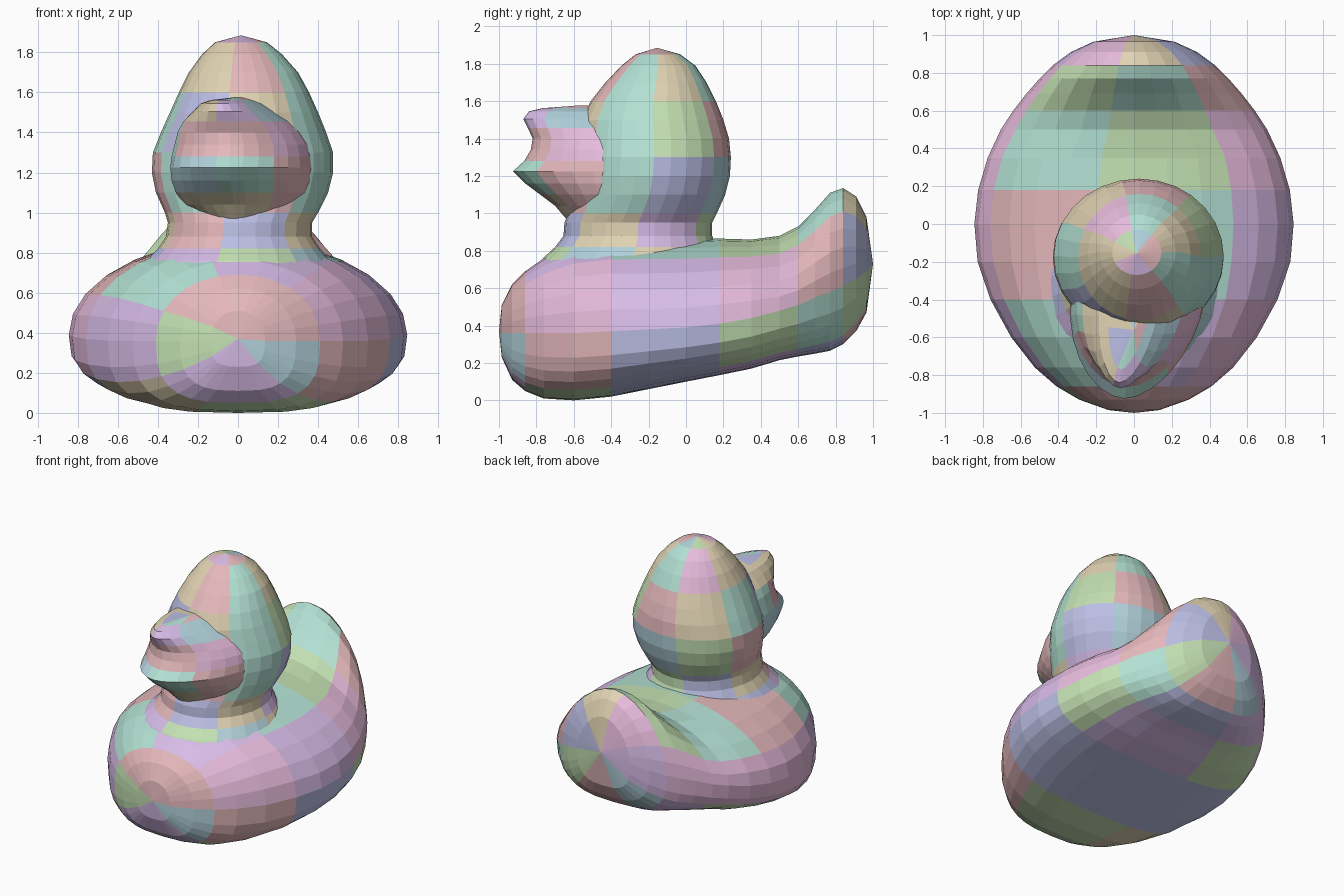
import bpy, bmesh, math, random

random.seed(4)
SEG = 28

# Patchwork palette
PALETTE = []
for k, rgb in enumerate([(0.55, 0.75, 0.45), (0.68, 0.5, 0.8), (0.5, 0.52, 0.78), (0.78, 0.48, 0.5),
                         (0.45, 0.75, 0.65), (0.75, 0.65, 0.45), (0.8, 0.5, 0.72), (0.45, 0.65, 0.72)]):
    m = bpy.data.materials.new("patch_%d" % k)
    m.diffuse_color = (*rgb, 1)
    PALETTE.append(m)


def loft(name, start, rings, end):
    """Skin closed rings between two pole points, coloured in square patches."""
    bm = bmesh.new()
    loops = [[bm.verts.new(p) for p in r] for r in rings]
    a, b = bm.verts.new(start), bm.verts.new(end)
    patch = {}

    def face(verts, i, j):
        f = bm.faces.new(verts)
        f.material_index = patch.setdefault((i // 3, j // 4), random.randrange(len(PALETTE)))

    for j in range(SEG):
        k = (j + 1) % SEG
        face((a, loops[0][j], loops[0][k]), 0, j)
        for i in range(len(loops) - 1):
            face((loops[i][j], loops[i + 1][j], loops[i + 1][k], loops[i][k]), i + 1, j)
        face((b, loops[-1][k], loops[-1][j]), len(loops), j)
    bmesh.ops.recalc_face_normals(bm, faces=bm.faces)
    me = bpy.data.meshes.new(name)
    bm.to_mesh(me)
    bm.free()
    for m in PALETTE:
        me.materials.append(m)
    ob = bpy.data.objects.new(name, me)
    bpy.context.collection.objects.link(ob)
    return ob


def circle():
    for j in range(SEG):
        t = 2 * math.pi * j / SEG
        yield math.cos(t), math.sin(t)


def power(v, n):
    return math.copysign(abs(v) ** (2 / n), v)


# Body and raised tail: y, bottom z, widest z, top z, half width
BODY = [(-0.985, 0.23, 0.36, 0.51, 0.135), (-0.93, 0.11, 0.36, 0.62, 0.29),
        (-0.86, 0.05, 0.36, 0.69, 0.41), (-0.76, 0.01, 0.36, 0.76, 0.525),
        (-0.6, 0.0, 0.36, 0.83, 0.65), (-0.4, 0.02, 0.37, 0.855, 0.76),
        (-0.2, 0.06, 0.38, 0.86, 0.828), (0.0, 0.10, 0.39, 0.86, 0.845),
        (0.18, 0.135, 0.41, 0.865, 0.825), (0.35, 0.17, 0.44, 0.86, 0.775),
        (0.5, 0.215, 0.48, 0.88, 0.705), (0.6, 0.235, 0.51, 0.93, 0.64),
        (0.69, 0.25, 0.55, 1.02, 0.57), (0.77, 0.265, 0.58, 1.11, 0.50),
        (0.84, 0.30, 0.61, 1.135, 0.43), (0.91, 0.37, 0.65, 1.09, 0.335),
        (0.965, 0.47, 0.69, 0.98, 0.215)]
rings = []
for y, lo, mid, hi, w in BODY:
    ring = []
    for c, s in circle():
        n = (2.1 if y < -0.3 else 1.8 if y > 0.45 else 2.0) if s > 0 else 3.0
        h = hi - mid if s > 0 else mid - lo
        ring.append((w * power(c, n), y, mid + h * power(s, n)))
    rings.append(ring)
body = loft("duck", (0, -1.0, 0.37), rings, (0, 1.0, 0.73))

# Neck and egg-shaped head: z, front y, back y, left x, right x
HEAD = [(0.68, -0.82, 0.24, -0.52, 0.52), (0.76, -0.765, 0.2, -0.46, 0.46),
        (0.82, -0.70, 0.165, -0.40, 0.41), (0.88, -0.655, 0.14, -0.36, 0.37),
        (0.95, -0.65, 0.14, -0.35, 0.37), (1.0, -0.63, 0.165, -0.365, 0.40),
        (1.1, -0.60, 0.21, -0.41, 0.45), (1.2, -0.59, 0.235, -0.43, 0.475),
        (1.3, -0.58, 0.24, -0.425, 0.475), (1.4, -0.57, 0.23, -0.385, 0.44),
        (1.5, -0.555, 0.20, -0.34, 0.40), (1.6, -0.51, 0.16, -0.295, 0.355),
        (1.7, -0.43, 0.11, -0.245, 0.30), (1.79, -0.345, 0.05, -0.18, 0.22),
        (1.85, -0.27, -0.03, -0.115, 0.145)]
rings = [[((l + r) / 2 + (r - l) / 2 * c, (f + b) / 2 + (b - f) / 2 * s, z) for c, s in circle()]
         for z, f, b, l, r in HEAD]
head = loft("head", (0, -0.3, 0.6), rings, (0.015, -0.155, 1.885))

# Open bill, turned slightly to one side: z, tip y, half width, x shift
BILL = [(0.97, -0.64, 0.2, 0.02), (1.04, -0.70, 0.29, 0.02), (1.1, -0.78, 0.33, 0.02),
        (1.16, -0.86, 0.35, 0.02), (1.225, -0.925, 0.355, 0.02), (1.28, -0.865, 0.35, 0.02),
        (1.34, -0.83, 0.335, 0.02), (1.40, -0.82, 0.31, 0.01), (1.455, -0.845, 0.27, 0.0),
        (1.505, -0.87, 0.21, -0.01), (1.545, -0.84, 0.16, -0.02), (1.562, -0.77, 0.11, -0.02)]
rings = []
for z, tip, w, cx in BILL:
    ring = []
    for c, s in circle():
        y = -0.4 + (0.4 + tip) * power(-s, 1.8) if s < 0 else -0.4 + 0.16 * s
        ring.append((cx + w * power(c, 1.8) + 0.13 * (y + 0.4), y, z))
    rings.append(ring)
bill = loft("bill", (0, -0.5, 0.93), rings, (0, -0.56, 1.578))

# Merge the parts into one skin
bpy.context.view_layer.objects.active = body
for part in (head, bill):
    mod = body.modifiers.new("join", 'BOOLEAN')
    mod.operation = 'UNION'
    mod.solver = 'EXACT'
    mod.object = part
    bpy.ops.object.modifier_apply(modifier=mod.name)
    bpy.data.objects.remove(part)
